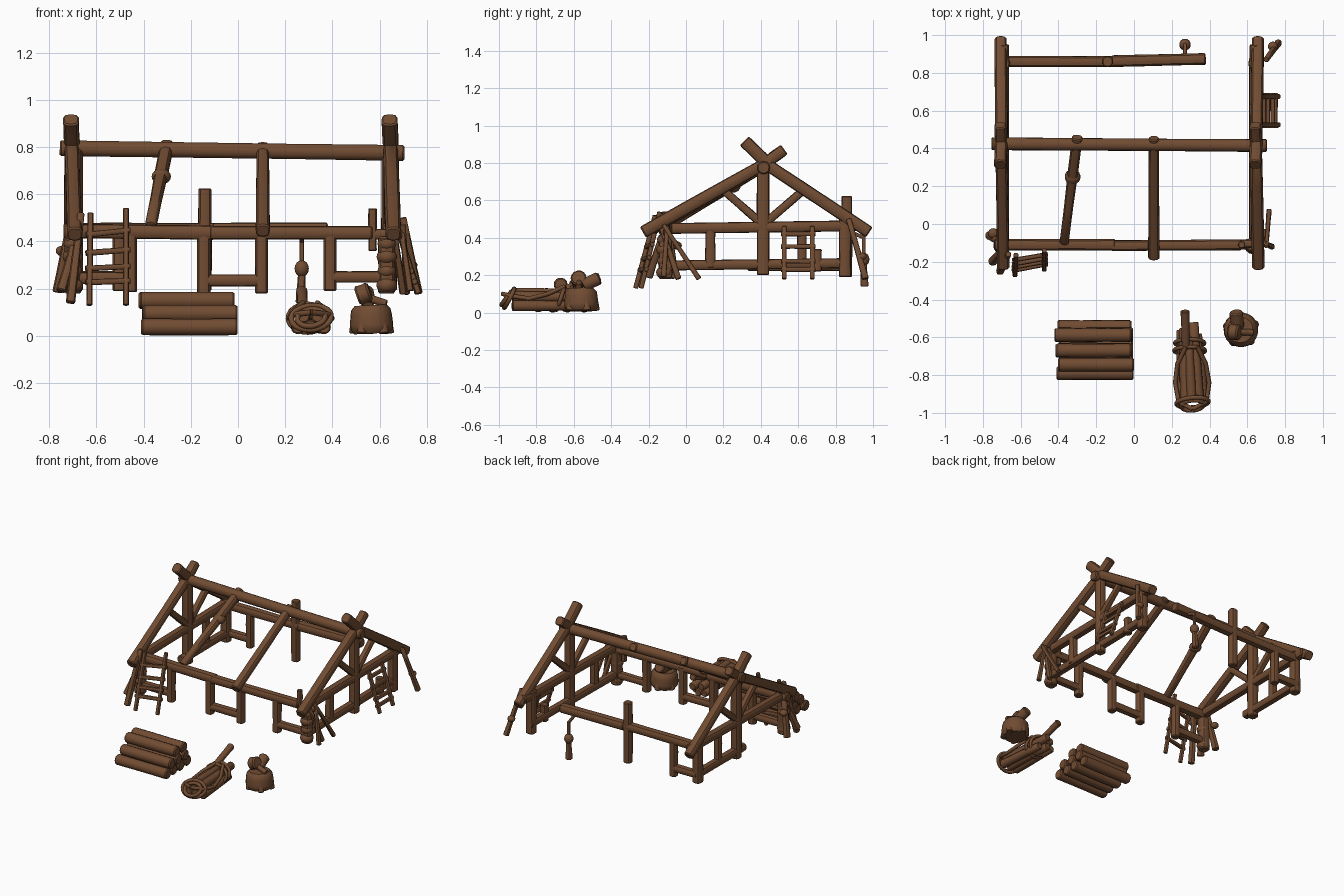
import bpy, bmesh, math, random
from mathutils import Vector

if "Cube" in bpy.data.objects:
    bpy.data.objects.remove(bpy.data.objects["Cube"])

random.seed(4)
wood = bpy.data.materials.new("brown_wood")
wood.diffuse_color = (0.165, 0.072, 0.032, 1)
wood.use_nodes = True
wood.node_tree.nodes["Principled BSDF"].inputs["Base Color"].default_value = wood.diffuse_color


def finish(name, bm):
    bmesh.ops.recalc_face_normals(bm, faces=bm.faces)
    me = bpy.data.meshes.new(name)
    bm.to_mesh(me)
    bm.free()
    me.materials.append(wood)
    ob = bpy.data.objects.new(name, me)
    bpy.context.collection.objects.link(ob)
    return ob


def beam(name, a, b, r, r2=None, power=3.0, wobble=0.05, n=14):
    """Log from a to b: rounded-square section, softened ends, slightly uneven."""
    a, b = Vector(a), Vector(b)
    r2 = r if r2 is None else r2
    d = (b - a).normalized()
    length = (b - a).length
    ref = Vector((0, 0, 1)) if abs(d.z) < 0.9 else Vector((0, 1, 0))
    u = d.cross(ref).normalized()
    v = u.cross(d)
    soft = min(0.2 * r / length, 0.2)
    stations = [(0, .82), (soft, 1), (.33, None), (.66, None), (1 - soft, 1), (1, .82)]
    bm = bmesh.new()
    rings = []
    for t, s in stations:
        s = s or 1 + random.uniform(-wobble, wobble)
        ring = []
        for i in range(n):
            w = 2 * math.pi * i / n
            c, q = math.cos(w), math.sin(w)
            k = (r + (r2 - r) * t) * s / (abs(c) ** power + abs(q) ** power) ** (1 / power)
            ring.append(bm.verts.new(a + d * length * t + (u * c + v * q) * k))
        rings.append(ring)
    for p, q in zip(rings, rings[1:]):
        for i in range(n):
            j = (i + 1) % n
            bm.faces.new((p[i], p[j], q[j], q[i]))
    bm.faces.new(rings[0])
    bm.faces.new(rings[-1])
    return finish(name, bm)


def knot(name, p, r, squash=0.8):
    bm = bmesh.new()
    bmesh.ops.create_uvsphere(bm, u_segments=14, v_segments=8, radius=r)
    for v in bm.verts:
        v.co.z *= squash
        v.co += Vector(p)
    return finish(name, bm)


def rope(name, pts, r, cyclic=False):
    cu = bpy.data.curves.new(name, 'CURVE')
    cu.dimensions = '3D'
    cu.bevel_depth = r
    cu.bevel_resolution = 2
    cu.use_fill_caps = True
    sp = cu.splines.new('POLY')
    sp.points.add(len(pts) - 1)
    for p, q in zip(sp.points, pts):
        p.co = (*q, 1)
    sp.use_cyclic_u = cyclic
    sp.use_smooth = True
    cu.materials.append(wood)
    ob = bpy.data.objects.new(name, cu)
    bpy.context.collection.objects.link(ob)


def loop(name, c, u, v, r):
    c, u, v = Vector(c), Vector(u), Vector(v)
    rope(name, [c + u * math.cos(t * math.pi / 12) + v * math.sin(t * math.pi / 12)
                for t in range(24)], r, True)


def ladder(name, foot1, top1, foot2, top2, ts, r=0.013):
    f1, t1, f2, t2 = map(Vector, (foot1, top1, foot2, top2))
    beam(name + "_rail", f1, t1, r)
    beam(name + "_rail", f2, t2, r)
    for t in ts:
        p, q = f1.lerp(t1, t), f2.lerp(t2, t)
        e = (q - p) * 0.12
        beam(name + "_rung", p - e, q + e, r * 0.95)


# ridge and eave beams
beam("ridge_beam", (-.755, .425, .795), (.705, .415, .775), .034, power=2.3)
beam("front_eave_left", (-.74, -.11, .445), (-.10, -.11, .437), .031)
beam("front_eave_right", (-.12, -.115, .437), (.57, -.11, .437), .029)
beam("front_eave_tip", (.55, -.105, .43), (.695, -.10, .43), .022)
beam("back_eave_left", (-.69, .86, .45), (-.10, .86, .45), .029)
beam("back_eave_right", (-.12, .862, .448), (.38, .874, .45), .031)

# gable trusses, rafters bent slightly where they cross the ridge
for side, x in (("left", -.70), ("right", .65)):
    s = -1 if x < 0 else 1
    xi = x - .01 * s
    beam(side + "_front_rafter", (x + .008, -.23, .43), (x - .004, .42, .795), .033, .031)
    beam(side + "_front_rafter_tip", (x - .003, .39, .775), (x - .008, .525, .872), .031)
    beam(side + "_back_rafter", (x + .006 * s, .98, .43), (x - .002, .42, .80), .032)
    beam(side + "_back_rafter_tip", (x - .002, .45, .785), (x - .008, .312, .918), .032, .034)
    beam(side + "_tie_beam", (xi, -.08, .45), (xi, .95, .465), .029)
    beam(side + "_king_post", (xi, .412, .20), (xi, .412, .79), .033)
    beam(side + "_front_strut", (xi, .40, .48), (xi, .20, .655), .022)
    beam(side + "_back_strut", (xi, .425, .48), (xi, .64, .665), .022)
    beam(side + "_back_corner_post", (xi, .85, .19), (xi, .85, .50), .033)
    # bulging front corner post
    cx = .63 if s > 0 else -.70
    beam(side + "_front_corner_post", (cx, -.11, .18), (cx, -.11, .42), .036)
    for z, r in ((.215, .045), (.275, .040), (.335, .044), (.39, .040)):
        knot(side + "_corner_binding", (cx, -.115, z), r)
beam("right_sill", (.635, -.12, .252), (.635, .88, .265), .027)
beam("right_middle_post", (.64, .13, .24), (.64, .13, .45), .027)
beam("right_short_post", (.64, .70, .22), (.64, .70, .34), .026)
beam("left_sill", (-.69, .33, .25), (-.69, .88, .25), .027)
beam("left_middle_post", (-.69, .62, .24), (-.69, .62, .45), .025)

# inner rafters
beam("inner_rafter_right", (.105, .455, .80), (.105, -.18, .445), .027, .03)
beam("inner_rafter_left", (-.30, .46, .81), (-.37, -.10, .465), .028, .024)
knot("rafter_knot", (-.325, .25, .675), .042)

# front and back wall posts with sills
for x, z0, z1 in ((-.455, .185, .44), (-.145, .18, .43), (.10, .18, .45), (.39, .19, .43)):
    beam("front_post", (x, -.11, z0), (x, -.11, z1), .028)
beam("front_corner_stub", (.57, -.11, .36), (.57, -.11, .54), .018)
for x0, x1, z in ((-.69, -.46, .245), (-.14, .10, .235), (.39, .63, .25)):
    beam("front_sill", (x0, -.11, z), (x1, -.11, z), .025)
beam("back_tall_post", (-.14, .86, .19), (-.14, .86, .625), .028)
beam("back_short_post", (-.505, .86, .19), (-.505, .86, .44), .026)
beam("back_sill", (-.70, .86, .25), (-.505, .86, .25), .025)

# hanging weight on the back beam
beam("hanger_peg", (.27, .88, .43), (.27, .955, .40), .010)
beam("hanger_rope", (.27, .95, .41), (.27, .95, .22), .010)
knot("hanger_weight", (.27, .95, .285), .031, 1.15)
beam("hanger_tail", (.27, .95, .26), (.265, .955, .14), .016, .021)

# ladders
ladder("front_ladder", (-.63, -.27, .13), (-.625, -.165, .52),
       (-.475, -.24, .13), (-.475, -.14, .54), (.25, .40, .57, .77))
ladder("side_ladder", (.765, .525, .18), (.675, .525, .46),
       (.765, .675, .18), (.675, .675, .46), (.18, .34, .62, .86))

# leaning poles
for a, b, r in (((-.71, -.25, .14), (-.665, -.16, .52), .020),
                ((-.765, -.06, .185), (-.72, -.09, .43), .022),
                ((-.75, -.20, .19), (-.69, -.13, .40), .022),
                ((.715, .07, .18), (.70, -.12, .47), .014),
                ((.70, -.04, .18), (.66, -.13, .45), .016),
                ((.765, .96, .18), (.70, .87, .50), .018),
                ((.73, -.12, .19), (.69, -.10, .46), .015)):
    beam("leaning_pole", a, b, r, r * .75)
knot("pole_knob", (-.745, -.05, .36), .028)
knot("pole_knob", (.735, .94, .30), .026)

# log pile
for row, ys, z, x0 in ((0, (-.79, -.712, -.634, -.545), .038, -.405),
                       (1, (-.745, -.665, -.585), .095, -.41),
                       (2, (-.67, -.588), .15, -.425)):
    for y in ys:
        beam("pile_log", (x0 + random.uniform(-.01, .01), y, z),
             (random.uniform(-.015, .0), y, z), .036, power=2.1, wobble=.03)

# bundle of sticks with coiled rope
for x0, x1, z, y1, r in ((.255, .25, .037, -.56, .029), (.31, .29, .037, -.55, .030),
                         (.365, .335, .037, -.58, .029), (.275, .265, .085, -.55, .031),
                         (.34, .315, .085, -.52, .031), (.305, .29, .108, -.60, .025)):
    beam("bundle_stick", (x0, -.93, z), (x1, y1, z), r, r * .85, power=2.2)
beam("bundle_handle", (.275, -.66, .12), (.27, -.46, .19), .020, .024, power=2.2)
for y, w in ((-.63, .078), (-.67, .082)):
    loop("bundle_tie", (.295, y, .075), (w, 0, 0), (0, .02, .060), .011)
for i, (w, h) in enumerate(((.084, .05), (.058, .034))):
    loop("rope_coil", (.31, -.945 - .015 * i, .077), (w, .01, .012), (-.012, .025, h), .012)
for s in (-1, 1):
    rope("bundle_side_rope", [(.305 + s * .03, -.65, .14), (.305 + s * .075, -.74, .10),
                              (.308 + s * .09, -.84, .075), (.31 + s * .075, -.94, .09),
                              (.31, -.98, .10)], .012)

# chopping stump with low root ribs, mallet and wood chunk
beam("stump", (.568, -.56, .01), (.562, -.56, .13), .092, .082, power=2.1, n=22)
for i in range(5):
    w = (i + .3) * 2 * math.pi / 5
    c, s = math.cos(w), math.sin(w)
    beam("stump_root", (.568 + .078 * c, -.56 + .078 * s, .01),
         (.565 + .068 * c, -.56 + .068 * s, .11), .022, .014, power=2)
beam("mallet_head", (.505, -.57, .168), (.56, -.575, .188), .043, power=2)
beam("mallet_handle", (.54, -.57, .165), (.63, -.575, .135), .017, power=2)
beam("wood_chunk", (.55, -.55, .145), (.54, -.465, .185), .032, .036, power=2)

# smooth shading with sharp ends
meshes = [o for o in bpy.data.objects if o.type == 'MESH']
for o in meshes:
    o.select_set(True)
bpy.context.view_layer.objects.active = meshes[0]
bpy.ops.object.shade_smooth_by_angle(angle=math.radians(40))
